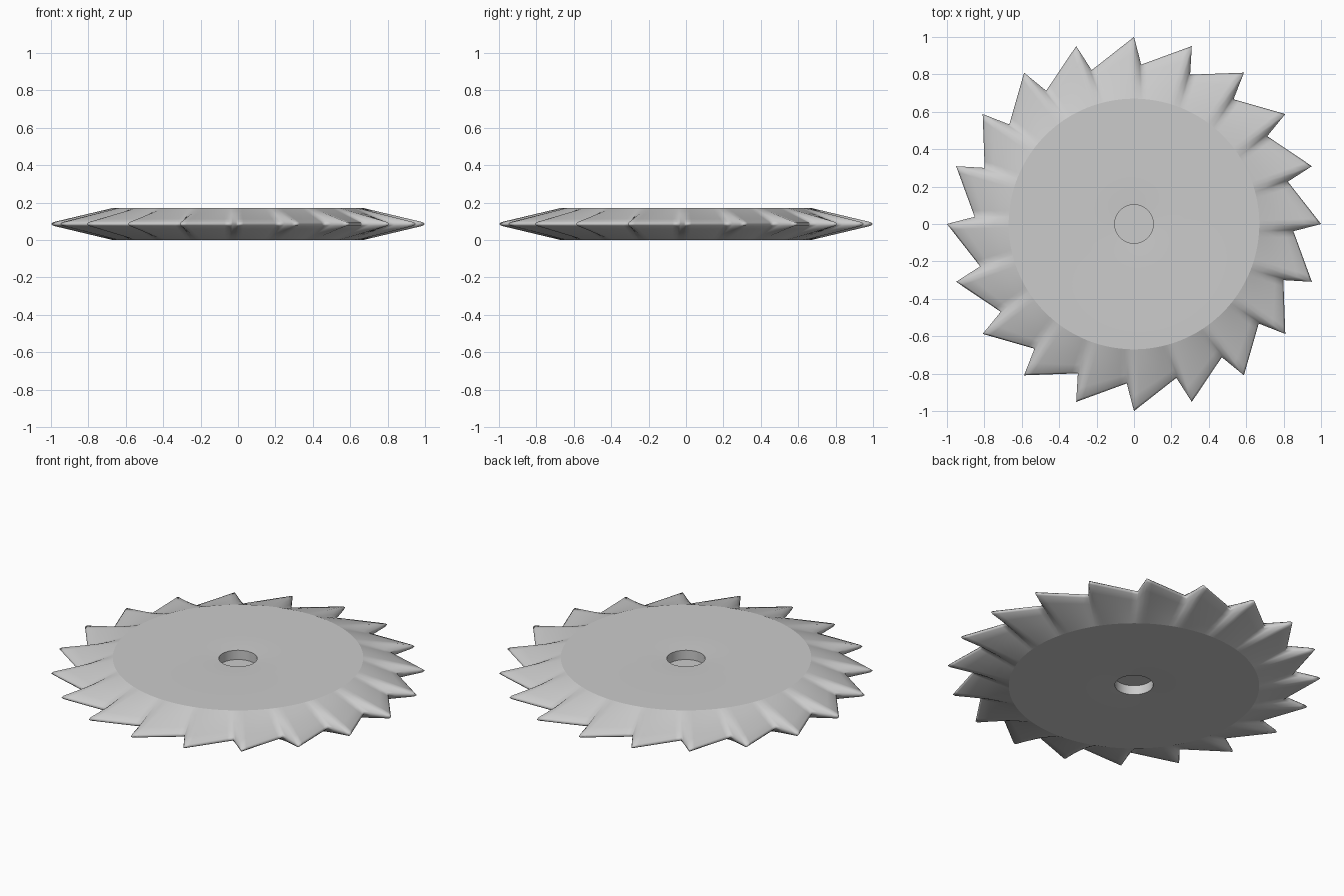
import bpy, bmesh, math
from mathutils import Vector

if "Cube" in bpy.data.objects:
    bpy.data.objects.remove(bpy.data.objects["Cube"])

TEETH = 20
DISC_R, TOP, MID = 0.67, 0.171, 0.0855
VALLEY_R, VALLEY_A, CREASE_A = 0.853, 2.6, 4.5   # valley radius, its angle after the tip, crease angle on the disc
PITCH = 360 / TEETH


def polar(r, deg):
    a = math.radians(90 - deg)
    return Vector((r * math.cos(a), r * math.sin(a)))


# Saw-tooth outline, paired with the matching points on the disc edge
outline, inner = [], []
for k in range(TEETH):
    base = k * PITCH
    tip, valley = polar(1, base), polar(VALLEY_R, base + VALLEY_A)
    next_tip = polar(1, base + PITCH)
    for i in range(4):                            # short steep edge
        outline.append(tip.lerp(valley, i / 4))
        inner.append(polar(DISC_R, base + CREASE_A * i / 4))
    for i in range(8):                            # long trailing edge
        outline.append(valley.lerp(next_tip, i / 8))
        inner.append(polar(DISC_R, base + CREASE_A + (PITCH - CREASE_A) * i / 8))
N = len(outline)

bm = bmesh.new()


def ring(points, z):
    return [bm.verts.new((p.x, p.y, z)) for p in points]


def circle(r):
    return [p * (r / DISC_R) for p in inner]


def tooth_row(t):
    return [a.lerp(b, t) for a, b in zip(inner, outline)]


# Half profile from the recess floor outwards: points, height above the mid plane, sharp edge
H, RIM = TOP - MID, 0.010
half = [(circle(0.103), H - 0.06, True),          # recess floor
        (circle(0.103), H - 0.005, True),         # recess lip
        (circle(0.18), H - 0.0015, False),        # shallow dish
        (circle(0.27), H, False),
        (inner, H, True)]                         # disc edge
for t in (0.25, 0.5, 0.75, 0.96):                 # sloping teeth
    half.append((tooth_row(t), H + (RIM - H) * t / 0.96, False))

rows = [(ring(p, MID + h), s) for p, h, s in half]
rows.append((ring(outline, MID), False))          # rounded cutting rim
rows += [(ring(p, MID - h), s) for p, h, s in reversed(half)]

for (a, _), (b, _) in zip(rows, rows[1:]):
    for i in range(N):
        j = (i + 1) % N
        bm.faces.new((a[i], a[j], b[j], b[i]))
bm.faces.new(rows[0][0])
bm.faces.new(rows[-1][0])

bmesh.ops.recalc_face_normals(bm, faces=bm.faces)
for f in bm.faces:
    f.smooth = True
for row, sharp in rows:
    if sharp:
        for i in range(N):
            bm.edges.get((row[i], row[(i + 1) % N])).smooth = False

mesh = bpy.data.meshes.new("saw_blade")
bm.to_mesh(mesh)
bm.free()
blade = bpy.data.objects.new("saw_blade", mesh)
bpy.context.collection.objects.link(blade)

steel = bpy.data.materials.new("light_grey_steel")
steel.diffuse_color = (0.6, 0.6, 0.6, 1)
steel.use_nodes = True
steel.node_tree.nodes["Principled BSDF"].inputs["Base Color"].default_value = steel.diffuse_color
mesh.materials.append(steel)
